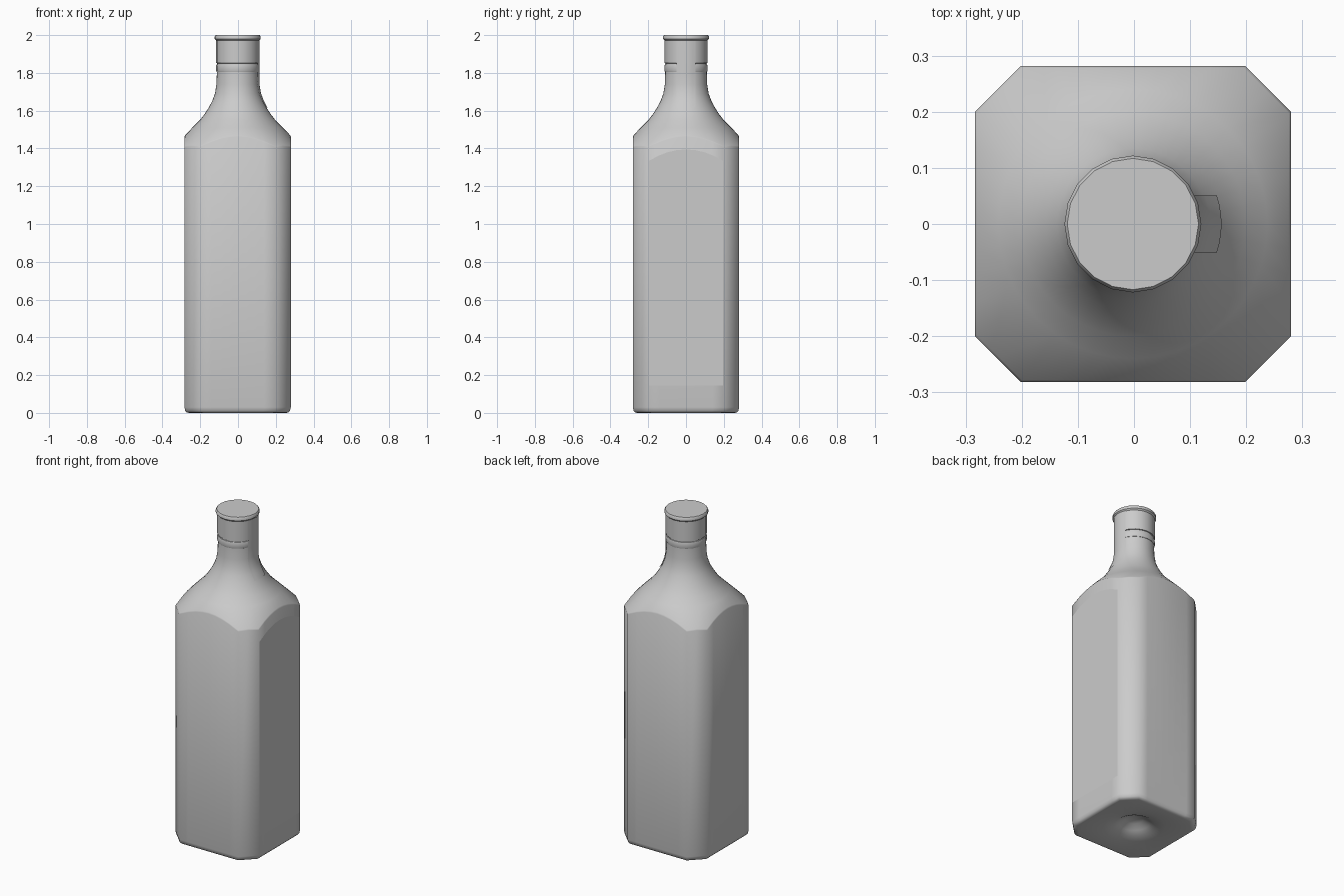
import bpy
from math import sin, cos, tan, pi, radians, atan2, asin

if "Cube" in bpy.data.objects:
    bpy.data.objects.remove(bpy.data.objects["Cube"])

HALF, FLAT = 0.2815, 0.2      # octagon half width, half length of a flat side
CX = -0.002                   # the body sits a hair left because of the label

# shoulder outline (radius, height), from body corner up to the neck
SHOULDER = [(0.346, 1.41), (0.281, 1.467), (0.24, 1.51), (0.20, 1.55), (0.175, 1.582),
            (0.155, 1.613), (0.135, 1.65), (0.12, 1.69), (0.112, 1.74), (0.110, 1.80)]


def make(name, verts, faces, angle=50):
    mesh = bpy.data.meshes.new(name)
    mesh.from_pydata(verts, [], faces)
    mesh.update()
    ob = bpy.data.objects.new(name, mesh)
    bpy.context.collection.objects.link(ob)
    bpy.ops.object.select_all(action='DESELECT')
    bpy.context.view_layer.objects.active = ob
    ob.select_set(True)
    bpy.ops.object.shade_smooth_by_angle(angle=radians(angle))
    return ob


def loft(name, rings, closed=True, caps=True, angle=50):
    n = len(rings[0])
    verts = [v for ring in rings for v in ring]
    faces = []
    for i in range(len(rings) - 1):
        for j in range(n if closed else n - 1):
            k = (j + 1) % n
            faces.append((i * n + j, i * n + k, (i + 1) * n + k, (i + 1) * n + j))
    if caps:
        faces.append(tuple(reversed(range(n))))
        faces.append(tuple(range((len(rings) - 1) * n, len(rings) * n)))
    return make(name, verts, faces, angle)


def polar(r, a, z):
    return (CX + r * cos(a), r * sin(a), z)


def lathe(name, profile, sides=20, angle=40):
    rings = [[polar(r, 2 * pi * j / sides, z) for j in range(sides)] for r, z in profile]
    return loft(name, rings, angle=angle)


def oct_radius(a):
    c, s = abs(cos(a)), abs(sin(a))
    return min(HALF / max(c, s), (HALF + FLAT) / (c + s))


def shoulder_z(r):
    for (r0, z0), (r1, z1) in zip(SHOULDER, SHOULDER[1:]):
        if r >= r1:
            return z0 + (z1 - z0) * (r0 - r) / (r0 - r1)
    return SHOULDER[-1][1]


# glass body: octagonal prism whose top is trimmed by the round shoulder
corner = atan2(FLAT, HALF)
quarter = [0, corner * .25, corner * .5, corner * .75, corner, pi / 4,
           pi / 2 - corner, pi / 2 - corner * .75, pi / 2 - corner * .5, pi / 2 - corner * .25]
angles = [q * pi / 2 + a for q in range(4) for a in quarter]
rings = [[polar(r, a, z) for a in angles]
         for r, z in [(0.015, 0.065), (0.05, 0.058), (0.085, 0.035), (0.115, 0.018), (0.17, 0.008)]]
for scale, z in [(0.91, 0.0), (0.955, 0.002), (0.985, 0.011), (1, 0.03)]:
    rings.append([polar(oct_radius(a) * scale, a, z) for a in angles])
rings.append([polar(oct_radius(a), a, shoulder_z(oct_radius(a)) - 0.004) for a in angles])
rings.append([polar(oct_radius(a) - 0.004, a, shoulder_z(oct_radius(a) - 0.004)) for a in angles])
rings += [[polar(r, a, z) for a in angles] for r, z in SHOULDER[2:]]
rings.append([polar(0.108, a, 1.852) for a in angles])
loft("bottle_body", rings, angle=60)

# neck ring and stopper cap
lathe("neck_ring", [(0.106, 1.803), (0.112, 1.806), (0.114, 1.812), (0.114, 1.838),
                    (0.112, 1.844), (0.106, 1.846)])
lathe("cap", [(0.106, 1.85), (0.114, 1.852), (0.114, 1.972), (0.122, 1.98),
              (0.122, 1.992), (0.117, 2.0)])

# seal strip running from the cap down the neck on the right side
strip = [(0.117, 1.972), (0.117, 1.85), (0.1165, 1.80), (0.1155, 1.74), (0.1235, 1.692),
         (0.1385, 1.653), (0.158, 1.616)]
loft("seal_strip", [[polar(r, asin(y / r), z) for y in (-.051, -.034, -.017, 0, .017, .034, .051)]
                    for r, z in strip], closed=False, caps=False)

# label sheet on the right face, arched along its top edge
x = 0.283
top = [(x, 0.195 * t / 4, 1.395 - 0.06 * (t / 4) ** 2) for t in range(4, -5, -1)]
label = [(x, -0.195, 0.145), (x, 0.195, 0.145)] + top
make("label", label, [tuple(range(len(label)))])
